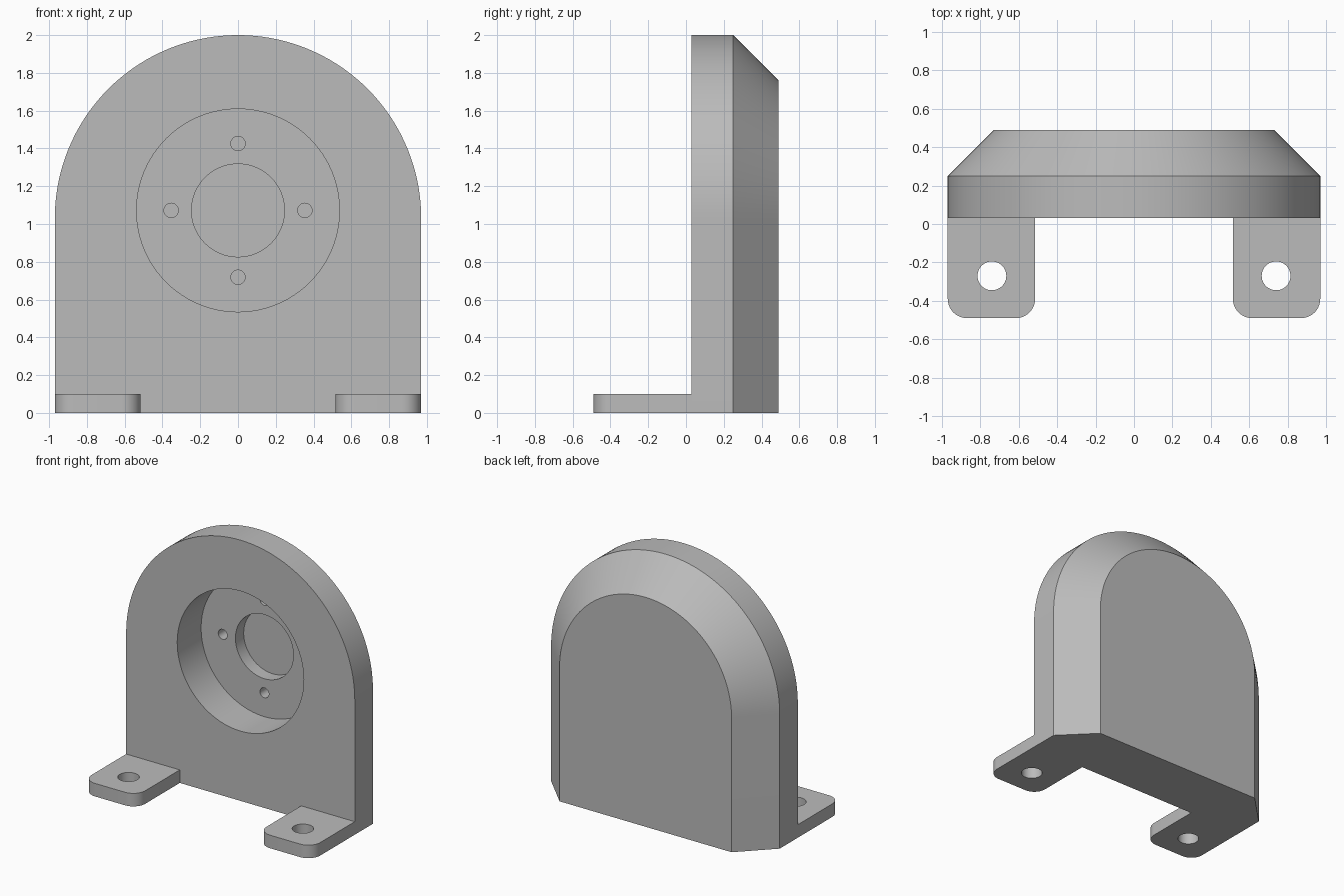
import bpy
import bmesh
from math import cos, sin, pi, radians
from mathutils import Matrix, Vector

default = bpy.data.objects.get("Cube")
if default:
    bpy.data.objects.remove(default)

# One plain grey for the whole bracket
GREY = (0.5, 0.5, 0.5, 1)
grey = bpy.data.materials.new("plain grey")
grey.use_nodes = True
grey.diffuse_color = GREY
grey.node_tree.nodes["Principled BSDF"].inputs["Base Color"].default_value = GREY

FRONT, SHOULDER, BACK = 0.03, 0.25, 0.49    # plate depths along y
HALF_WIDTH, CHAMFER, ARC_Z = 0.97, 0.24, 1.03
BORE_Z = 1.072


def loft(name, rings):
    """Solid through matching rings of points, capped at both ends."""
    bm = bmesh.new()
    loops = [[bm.verts.new(p) for p in ring] for ring in rings]
    n = len(loops[0])
    for a, b in zip(loops, loops[1:]):
        for i in range(n):
            j = (i + 1) % n
            bm.faces.new((a[i], a[j], b[j], b[i]))
    bm.faces.new(loops[0])
    bm.faces.new(loops[-1])
    bmesh.ops.recalc_face_normals(bm, faces=bm.faces)
    mesh = bpy.data.meshes.new(name)
    bm.to_mesh(mesh)
    bm.free()
    mesh.materials.append(grey)
    obj = bpy.data.objects.new(name, mesh)
    bpy.context.collection.objects.link(obj)
    return obj


def select(obj):
    bpy.ops.object.select_all(action='DESELECT')
    obj.select_set(True)
    bpy.context.view_layer.objects.active = obj


def drill(obj, start, end, radius, sides=64):
    """Cut a round hole running from start to end."""
    start, end = Vector(start), Vector(end)
    turn = (end - start).to_track_quat('Z', 'Y').to_matrix()
    circle = [turn @ Vector((radius * cos(2 * pi * i / sides),
                             radius * sin(2 * pi * i / sides), 0)) for i in range(sides)]
    cutter = loft("hole_cutter", [[start + p for p in circle], [end + p for p in circle]])
    cutter.hide_render = True
    mod = obj.modifiers.new("hole", 'BOOLEAN')
    mod.operation = 'DIFFERENCE'
    mod.solver = 'EXACT'
    mod.object = cutter
    select(obj)
    bpy.ops.object.modifier_apply(modifier=mod.name)
    bpy.data.objects.remove(cutter)


def smooth(obj):
    select(obj)
    bpy.ops.object.shade_smooth_by_angle(angle=radians(30))


def arch(y, r, steps=72):
    """Round-topped outline with a flat foot."""
    top = [(r * cos(pi * i / steps), y, ARC_Z + r * sin(pi * i / steps))
           for i in range(steps + 1)]
    return [(r, y, 0)] + top + [(-r, y, 0)]


# Arched plate with a chamfered back
plate = loft("arched_plate", [arch(FRONT, HALF_WIDTH), arch(SHOULDER, HALF_WIDTH),
                              arch(BACK, HALF_WIDTH - CHAMFER)])

# Stepped blind bore and its ring of screw holes
FLOOR = 0.32
drill(plate, (0, FRONT - 0.1, BORE_Z), (0, FLOOR, BORE_Z), 0.537, 96)
drill(plate, (0, FLOOR - 0.1, BORE_Z), (0, FLOOR + 0.1, BORE_Z), 0.246)
for k in range(4):
    x, z = 0.354 * cos(k * pi / 2), BORE_Z + 0.354 * sin(k * pi / 2)
    drill(plate, (x, FLOOR - 0.1, z), (x, FLOOR + 0.1, z), 0.038, 32)
smooth(plate)


def tab_outline(z, inner=0.515, outer=HALF_WIDTH, front=-0.49, r=0.1, steps=10):
    """Tab seen from above, with two rounded front corners."""
    points = [(outer, FRONT, z), (inner, FRONT, z)]
    for cx, begin in ((inner + r, pi), (outer - r, 1.5 * pi)):
        for i in range(steps + 1):
            a = begin + i * pi / 2 / steps
            points.append((cx + r * cos(a), front + r + r * sin(a), z))
    return points


# Foot tabs, each with a bolt hole
for name, side in (("left_foot_tab", 1), ("right_foot_tab", -1)):
    mirror = Matrix.Diagonal((side, 1, 1))
    tab = loft(name, [[mirror @ Vector(p) for p in tab_outline(z)] for z in (0, 0.1)])
    drill(tab, (side * 0.74, -0.27, -0.1), (side * 0.74, -0.27, 0.2), 0.075, 48)
    smooth(tab)
